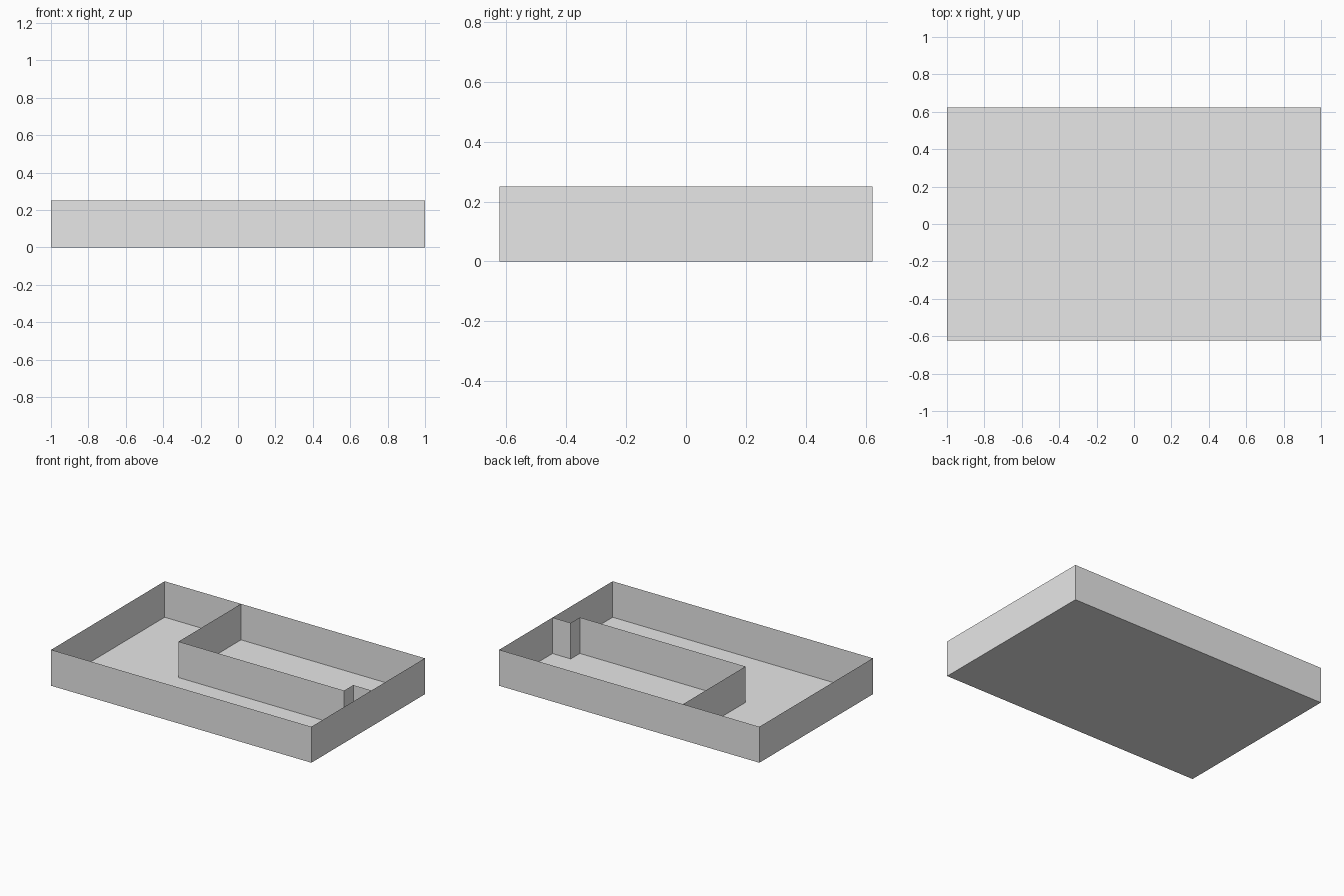
import bpy
import bmesh

if "Cube" in bpy.data.objects:
    bpy.data.objects.remove(bpy.data.objects["Cube"])

HALF_X, HALF_Y, HEIGHT = 1.0, 0.623, 0.25

grey = bpy.data.materials.new("plain grey")
grey.diffuse_color = (0.8, 0.8, 0.8, 1.0)
grey.use_nodes = True
grey.node_tree.nodes["Principled BSDF"].inputs["Base Color"].default_value = grey.diffuse_color


def make_object(name, bm):
    mesh = bpy.data.meshes.new(name)
    bm.to_mesh(mesh)
    bm.free()
    mesh.materials.append(grey)
    obj = bpy.data.objects.new(name, mesh)
    bpy.context.collection.objects.link(obj)
    return obj


def sheet_wall(name, path, closed=False):
    """Raise a thin upright wall along a ground path."""
    bm = bmesh.new()
    low = [bm.verts.new((x, y, 0)) for x, y in path]
    high = [bm.verts.new((x, y, HEIGHT)) for x, y in path]
    n = len(path)
    for i in range(n if closed else n - 1):
        j = (i + 1) % n
        bm.faces.new((low[i], low[j], high[j], high[i]))
    return make_object(name, bm)


corners = [(-HALF_X, -HALF_Y), (HALF_X, -HALF_Y), (HALF_X, HALF_Y), (-HALF_X, HALF_Y)]

# Floor sheet
bm = bmesh.new()
bm.faces.new([bm.verts.new((x, y, 0)) for x, y in corners])
make_object("floor", bm)

# Outer walls
sheet_wall("outer_walls", corners, closed=True)

# Stepped partition from the back wall to the right wall
sheet_wall("partition_wall", [(-0.413, HALF_Y), (-0.413, -0.063), (0.86, -0.063),
                              (0.86, 0.037), (HALF_X, 0.037)])
